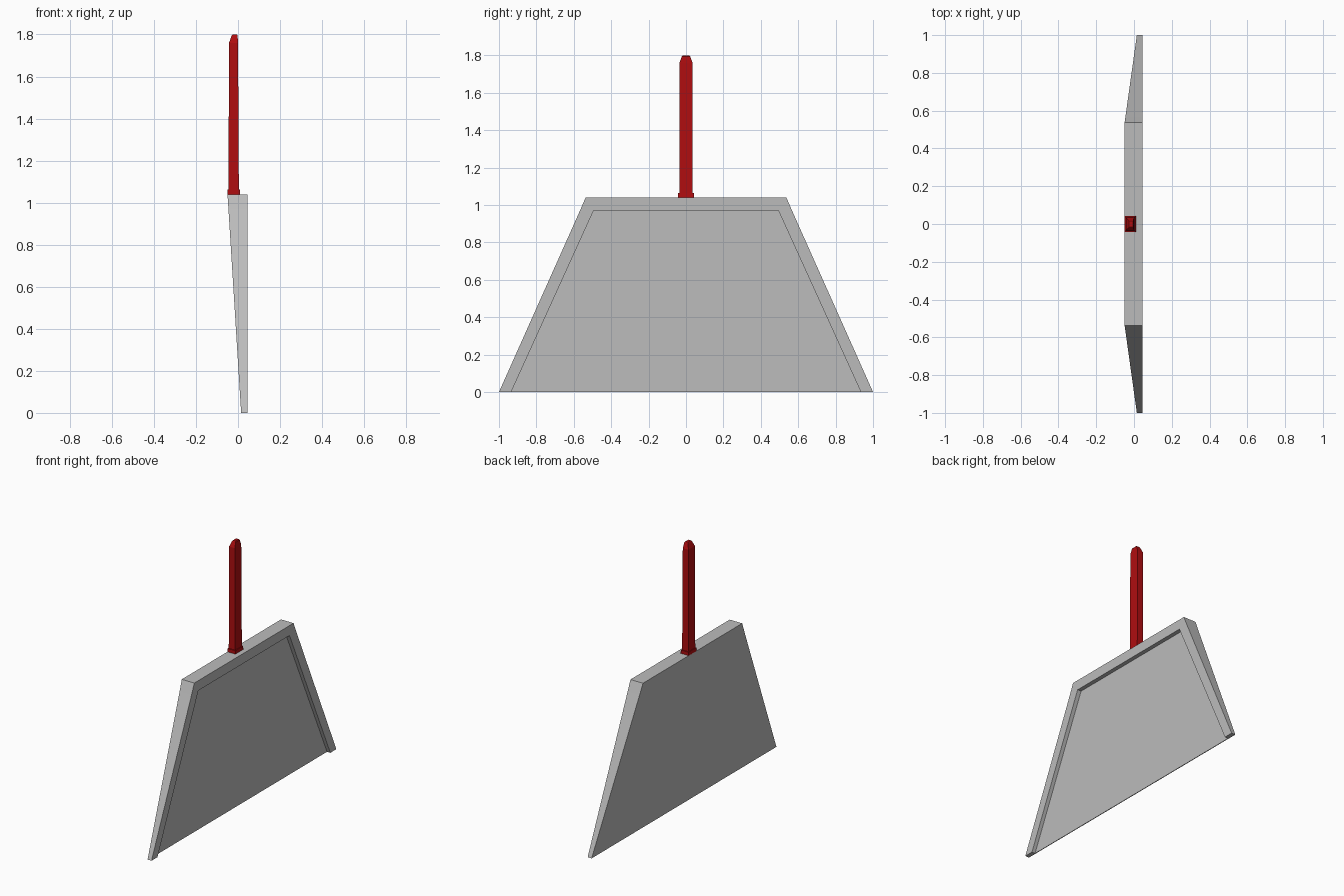
import bpy, bmesh

if "Cube" in bpy.data.objects:
    bpy.data.objects.remove(bpy.data.objects["Cube"])


def material(name, rgb):
    m = bpy.data.materials.new(name)
    m.diffuse_color = (*rgb, 1)
    m.use_nodes = True
    m.node_tree.nodes["Principled BSDF"].inputs["Base Color"].default_value = m.diffuse_color
    return m


grey = material("grey_plastic", (0.50, 0.50, 0.50))
red = material("red_plastic", (0.43, 0.004, 0.005))


def loft(name, rings, mat, cap=True):
    """Skin a stack of rings of equal length and cap both ends."""
    bm = bmesh.new()
    loops = [[bm.verts.new(p) for p in r] for r in rings]
    n = len(loops[0])
    for a, b in zip(loops, loops[1:]):
        for i in range(n):
            j = (i + 1) % n
            bm.faces.new((a[i], a[j], b[j], b[i]))
    bm.faces.new(loops[0][::-1])
    bm.faces.new(loops[-1])
    bmesh.ops.recalc_face_normals(bm, faces=bm.faces)
    me = bpy.data.meshes.new(name)
    bm.to_mesh(me)
    bm.free()
    me.materials.append(mat)
    ob = bpy.data.objects.new(name, me)
    bpy.context.collection.objects.link(ob)
    return ob


def box_ring(x0, x1, hy, z):
    return [(x0, -hy, z), (x1, -hy, z), (x1, hy, z), (x0, hy, z)]


# Pan: U-shaped section at the open bottom, closed by a lip at the top
FRONT, FLOOR = 0.045, 0.020


def pan_ring(back, hy, inner, z, floor):
    return [(back, -hy, z), (FRONT, -hy, z), (FRONT, -inner, z), (floor, -inner, z),
            (floor, inner, z), (FRONT, inner, z), (FRONT, hy, z), (back, hy, z)]


back_rim = -0.05 + 0.065 * (1.04 - 0.97) / 1.04
loft("pan", [pan_ring(0.015, 1.0, 0.935, 0, FLOOR),
             pan_ring(back_rim, 0.566, 0.493, 0.972, FLOOR - 0.003)], grey)
loft("pan_top_rim", [box_ring(back_rim, FRONT, 0.566, 0.972),
                     box_ring(-0.05, FRONT, 0.537, 1.04)], grey)

# Handle: collar and tapered grip with chamfered tip
loft("handle_collar", [box_ring(-0.05, 0.01, 0.043, 1.039),
                       box_ring(-0.049, 0.009, 0.043, 1.063)], red)
loft("handle", [box_ring(-0.045, 0.004, 0.036, 1.06),
                box_ring(-0.043, 0.0, 0.035, 1.76),
                box_ring(-0.030, -0.002, 0.022, 1.795),
                box_ring(-0.026, -0.006, 0.017, 1.80)], red)
